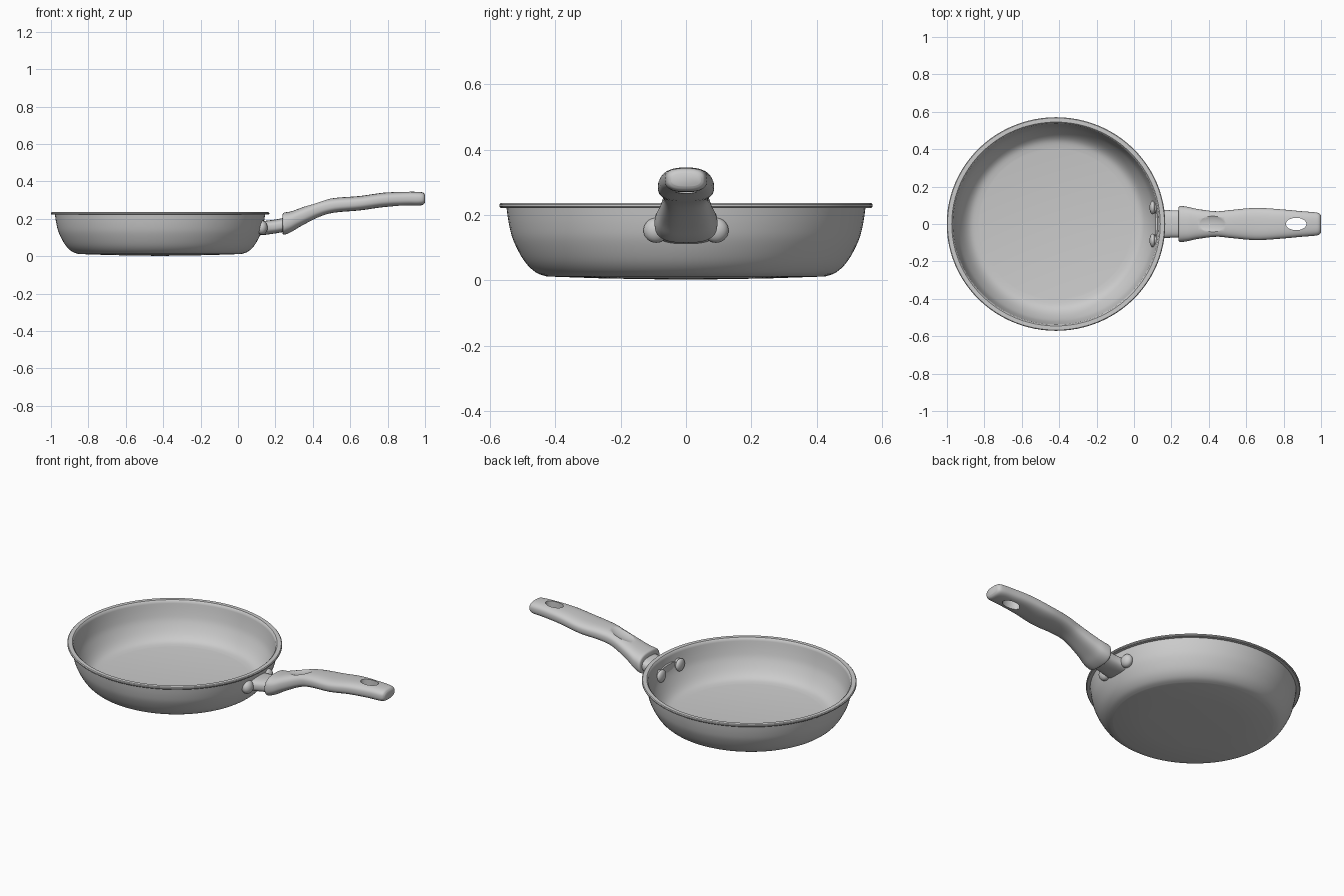
import bpy, bmesh, math
from mathutils import Vector

if "Cube" in bpy.data.objects:
    bpy.data.objects.remove(bpy.data.objects["Cube"])

metal = bpy.data.materials.new("grey metal")
metal.use_nodes = True
GREY = (0.6, 0.6, 0.6, 1)
metal.diffuse_color = GREY
metal.node_tree.nodes["Principled BSDF"].inputs["Base Color"].default_value = GREY

CENTRE = -0.417   # pan axis on x
STRETCH = 1.023   # pan is slightly wider along x


def finish(bm, name):
    bmesh.ops.recalc_face_normals(bm, faces=bm.faces)
    mesh = bpy.data.meshes.new(name)
    bm.to_mesh(mesh)
    bm.free()
    mesh.materials.append(metal)
    obj = bpy.data.objects.new(name, mesh)
    bpy.context.collection.objects.link(obj)
    return obj


def activate(obj):
    bpy.ops.object.select_all(action='DESELECT')
    obj.select_set(True)
    bpy.context.view_layer.objects.active = obj


def smooth(obj, angle=40):
    activate(obj)
    bpy.ops.object.shade_smooth_by_angle(angle=math.radians(angle))


def spline(rows, steps):
    """Catmull-Rom interpolation through rows of numbers."""
    pts = [Vector(r) for r in rows]
    out = []
    for i in range(len(pts) - 1):
        a, b, c, d = pts[max(i - 1, 0)], pts[i], pts[i + 1], pts[min(i + 2, len(pts) - 1)]
        for k in range(steps):
            t = k / steps
            out.append(b + (c - a) * (t / 2) + (a * 2 - b * 5 + c * 4 - d) * (t * t / 2)
                       + (b * 3 - a - c * 3 + d) * (t ** 3 / 2))
    return out + [pts[-1]]


def loft(name, stations, sides=40, power=2.7):
    """Skin rounded sections given as x, bottom, top, half width."""
    bm = bmesh.new()
    rings = []
    for x, low, high, half in stations:
        ring = []
        for i in range(sides):
            a = math.tau * i / sides
            c, s = math.cos(a), math.sin(a)
            y = math.copysign(abs(c) ** (2 / power), c) * half
            z = math.copysign(abs(s) ** (2 / power), s) * (high - low) / 2
            ring.append(bm.verts.new((x, y, (low + high) / 2 + z)))
        rings.append(ring)
    for a, b in zip(rings, rings[1:]):
        for i in range(sides):
            j = (i + 1) % sides
            bm.faces.new((a[i], a[j], b[j], b[i]))
    bm.faces.new(rings[0])
    bm.faces.new(rings[-1])
    return finish(bm, name)


def ellipsoid(name, centre, size):
    bm = bmesh.new()
    bmesh.ops.create_uvsphere(bm, u_segments=32, v_segments=20, radius=1)
    bmesh.ops.scale(bm, vec=size, verts=bm.verts)
    bmesh.ops.translate(bm, vec=centre, verts=bm.verts)
    return finish(bm, name)


def cut(obj, cutter):
    cutter.hide_render = True
    mod = obj.modifiers.new("cut", 'BOOLEAN')
    mod.operation = 'DIFFERENCE'
    mod.solver = 'EXACT'
    mod.object = cutter
    activate(obj)
    bpy.ops.object.modifier_apply(modifier=mod.name)
    bpy.data.objects.remove(cutter)


# Pan body: outside, rolled lip and inside spun as one profile
outside = spline([(0.425, 0.012), (0.46, 0.025), (0.495, 0.06), (0.527, 0.12),
                  (0.541, 0.17), (0.549, 0.222)], 4)
lip = [(0.567, 0.222), (0.571, 0.226), (0.571, 0.232), (0.567, 0.236), (0.545, 0.236)]
inside = spline([(0.538, 0.229), (0.527, 0.17), (0.512, 0.12), (0.48, 0.065),
                 (0.445, 0.034), (0.4, 0.024)], 4)
profile = [(0, 0.002), (0.25, 0.006)] + outside + lip + inside + [(0, 0.022)]

bm = bmesh.new()
verts = [bm.verts.new((r, 0, z)) for r, z in profile]
edges = [bm.edges.new(pair) for pair in zip(verts, verts[1:])]
bmesh.ops.spin(bm, geom=verts + edges, cent=(0, 0, 0), axis=(0, 0, 1),
               angle=math.tau, steps=96, use_duplicate=False)
bmesh.ops.remove_doubles(bm, verts=bm.verts, dist=0.0001)
bmesh.ops.scale(bm, vec=(STRETCH, 1, 1), verts=bm.verts)
bmesh.ops.translate(bm, vec=(CENTRE, 0, 0), verts=bm.verts)
smooth(finish(bm, "pan_body"))

# Neck joining the pan wall to the handle
smooth(loft("handle_neck", [(0.115, 0.112, 0.185, 0.09), (0.15, 0.115, 0.19, 0.077),
                            (0.2, 0.122, 0.196, 0.073), (0.27, 0.135, 0.21, 0.073)]))

# Rivets: round bosses outside and flat domes inside
for side, label in ((1, "left"), (-1, "right")):
    smooth(ellipsoid(f"outer_rivet_{label}", (0.128, side * 0.092, 0.153), (0.03, 0.038, 0.038)))
    smooth(ellipsoid(f"inner_rivet_{label}", (0.1, side * 0.088, 0.155), (0.017, 0.036, 0.036)))

# Handle grip
grip = spline([(0.238, 0.122, 0.222, 0.086), (0.246, 0.115, 0.233, 0.096),
               (0.285, 0.13, 0.24, 0.092), (0.34, 0.163, 0.26, 0.08),
               (0.44, 0.213, 0.295, 0.068), (0.52, 0.234, 0.312, 0.075),
               (0.65, 0.245, 0.322, 0.086), (0.78, 0.263, 0.34, 0.079),
               (0.9, 0.27, 0.345, 0.068), (0.965, 0.271, 0.344, 0.063),
               (0.99, 0.276, 0.34, 0.057), (1.0, 0.288, 0.328, 0.045)], 5)
handle = loft("handle_grip", grip)

# Thumb rest hollow, tilted along the slope of the grip
thumb = ellipsoid("thumb_cutter", (0, 0, 0), (0.105, 0.064, 0.035))
thumb.location = (0.415, 0, 0.31)
thumb.rotation_euler.y = -0.32
cut(handle, thumb)

# Oval hanging hole
hole = loft("hole_cutter", [(-0.2, -0.033, 0.033, 0.055), (0.2, -0.033, 0.033, 0.055)], power=2)
hole.rotation_euler = (math.pi / 2, math.pi / 2, 0)
hole.rotation_euler = (0, math.pi / 2, 0)
hole.scale = (1, 0.6, 1.667)
hole.location = (0.867, 0, 0.31)
cut(handle, hole)
smooth(handle, 35)
